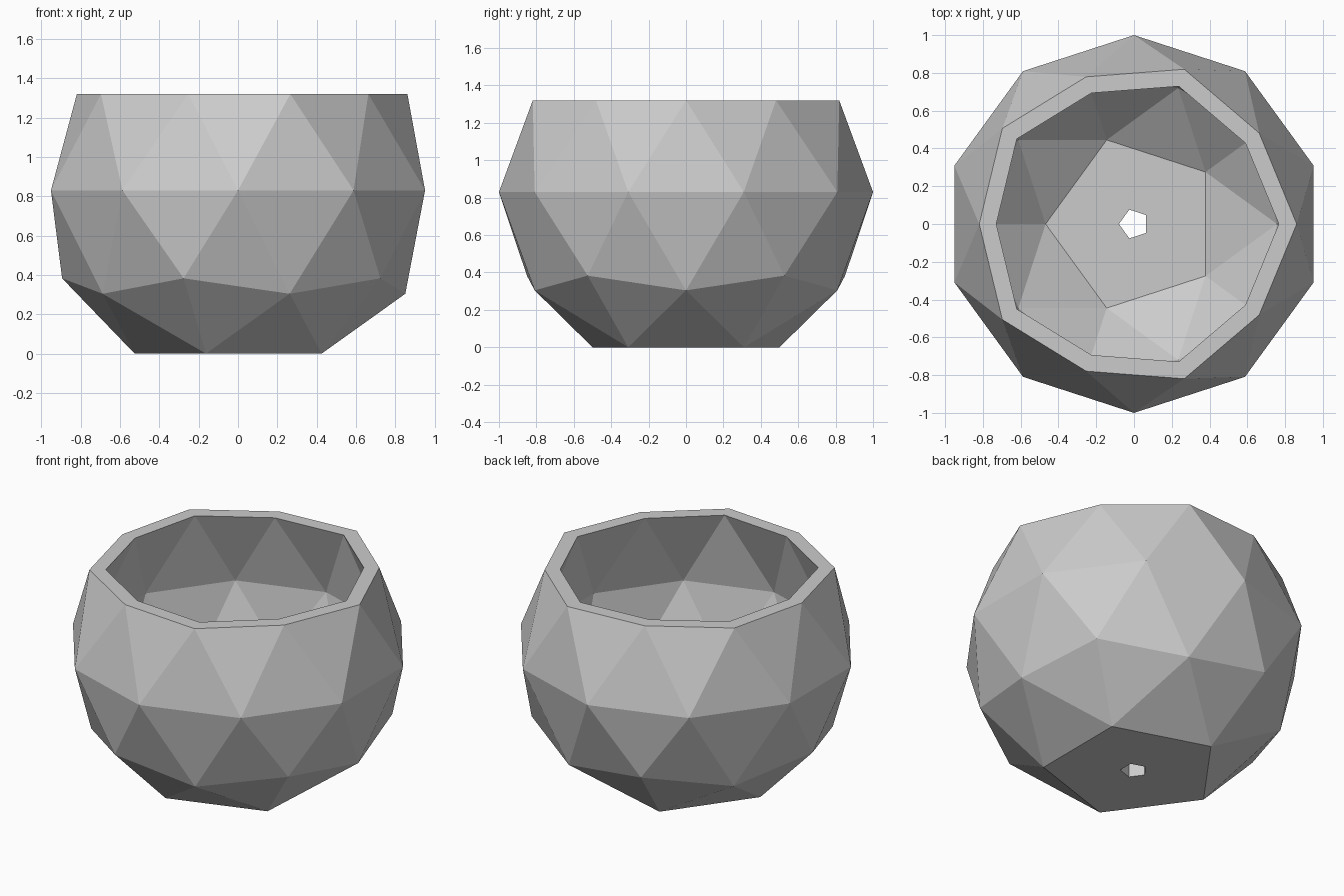
import bpy, bmesh, math
from mathutils import Vector

if "Cube" in bpy.data.objects:
    bpy.data.objects.remove(bpy.data.objects["Cube"])

CENTRE_Z, RIM_Z, INNER = 0.83, 1.32, 0.89
FLOOR_Z = CENTRE_Z * (1 - INNER)

bm = bmesh.new()


def by_angle(verts):
    return sorted(verts, key=lambda v: (math.atan2(v.co.y, v.co.x) + 0.01) % math.tau)


def ring(radius, z):
    angles = [math.radians(36 + 72 * i) for i in range(5)]
    return [bm.verts.new((radius * math.cos(a), radius * math.sin(a), z))
            for a in angles]


def bridge(a, b):
    n = len(a)
    for i in range(n):
        j = (i + 1) % n
        bm.faces.new((a[i], a[j], b[j], b[i]))


# Faceted ball, opened at both ends
bmesh.ops.create_icosphere(bm, subdivisions=2, radius=1)
for v in bm.verts:
    v.co.normalize()
ends = [v for v in bm.verts if v.co.z > 0.6 or v.co.z < -0.95]
bmesh.ops.delete(bm, geom=ends, context='VERTS')

# Outer wall, with the rim levelled
outer = list(bm.verts)
outer_faces = list(bm.faces)
outer_rim = by_angle([v for v in outer if v.co.z > 0.3])
outer_base = by_angle([v for v in outer if v.co.z < -0.7])
for v in outer:
    v.co.z += CENTRE_Z
for v in outer_rim:
    v.co = Vector((v.co.x * 0.963, v.co.y * 0.963, RIM_Z))
for v in outer_base:
    v.co.z = 0

# Inner wall: shrunken copy of the outer one
inner = {}
for v in outer:
    z = RIM_Z if v in outer_rim else FLOOR_Z + v.co.z * INNER
    inner[v] = bm.verts.new((v.co.x * INNER, v.co.y * INNER, z))
for f in outer_faces:
    bm.faces.new([inner[v] for v in reversed(f.verts[:])])
inner_rim = [inner[v] for v in outer_rim]
inner_base = [inner[v] for v in outer_base]

# Flat rim, floor and drain hole
hole_low = ring(0.08, 0)
hole_high = ring(0.08, FLOOR_Z)
bridge(outer_rim, inner_rim)
bridge(outer_base, hole_low)
bridge(hole_low, hole_high)
bridge(hole_high, inner_base)

bmesh.ops.recalc_face_normals(bm, faces=list(bm.faces))
mesh = bpy.data.meshes.new("planter_pot")
bm.to_mesh(mesh)
bm.free()
pot = bpy.data.objects.new("planter_pot", mesh)
bpy.context.collection.objects.link(pot)
